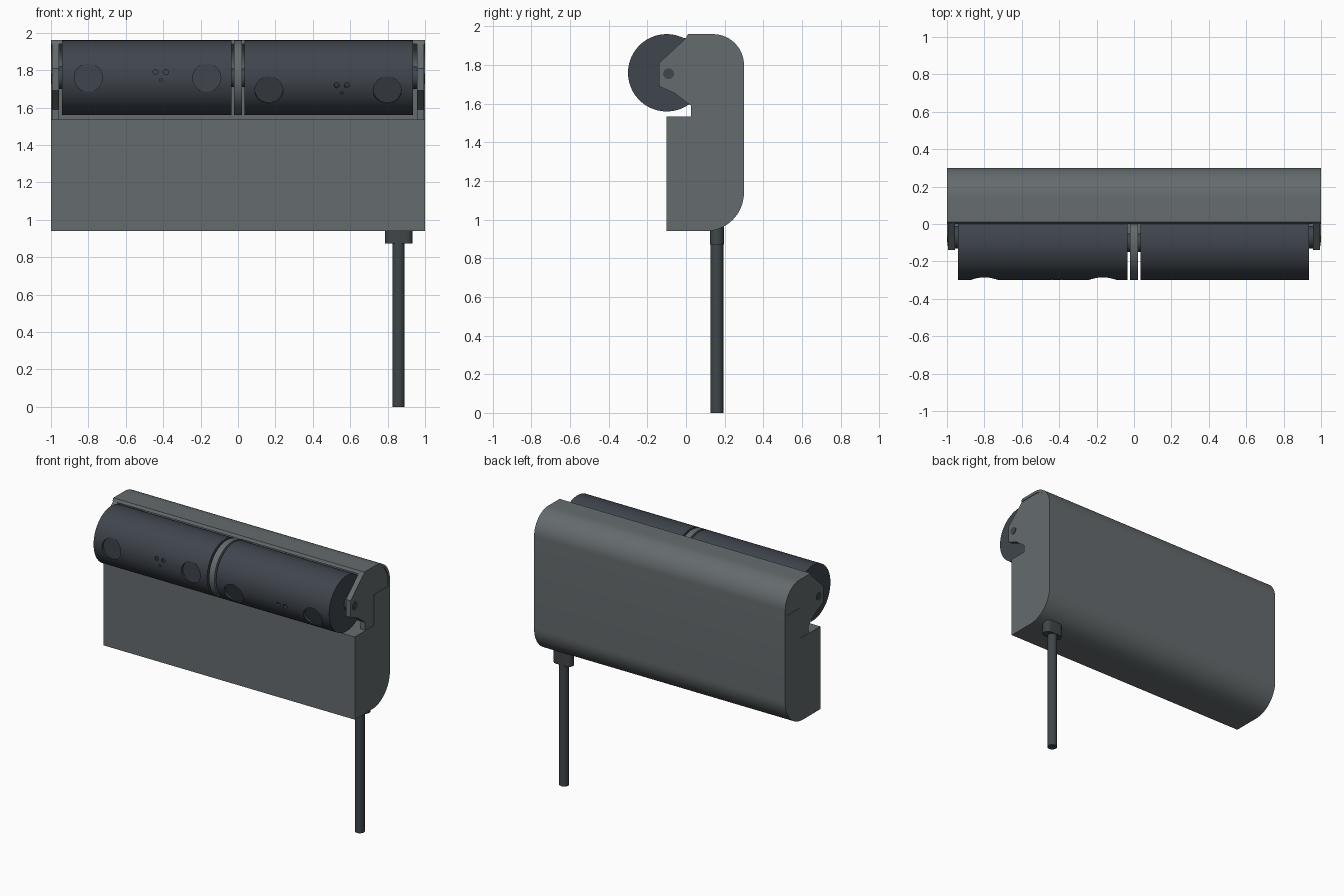
import bpy, bmesh, math
from mathutils import Matrix, Vector

if "Cube" in bpy.data.objects:
    bpy.data.objects.remove(bpy.data.objects["Cube"])


def material(name, rgb):
    m = bpy.data.materials.new(name)
    m.use_nodes = True
    m.diffuse_color = (*rgb, 1)
    m.node_tree.nodes["Principled BSDF"].inputs["Base Color"].default_value = (*rgb, 1)
    return m


GRAY = material("housing gray", (0.13, 0.148, 0.155))
DARK = material("barrel charcoal", (0.05, 0.06, 0.075))
CABLE = material("cable charcoal", (0.05, 0.06, 0.066))


def finish(name, bm, mat):
    bmesh.ops.recalc_face_normals(bm, faces=bm.faces)
    mesh = bpy.data.meshes.new(name)
    bm.to_mesh(mesh)
    bm.free()
    ob = bpy.data.objects.new(name, mesh)
    bpy.context.collection.objects.link(ob)
    mesh.materials.append(mat)
    smooth(ob)
    return ob


def smooth(ob):
    bpy.ops.object.select_all(action='DESELECT')
    ob.select_set(True)
    bpy.context.view_layer.objects.active = ob
    bpy.ops.object.shade_smooth_by_angle(angle=math.radians(30))


def extrude_x(name, profile, x0, x1, mat):
    """Solid from a (y, z) outline swept along x."""
    bm = bmesh.new()
    face = bm.faces.new([bm.verts.new((x0, y, z)) for y, z in profile])
    new = bmesh.ops.extrude_face_region(bm, geom=[face])["geom"]
    bmesh.ops.translate(bm, vec=(x1 - x0, 0, 0),
                        verts=[v for v in new if isinstance(v, bmesh.types.BMVert)])
    return finish(name, bm, mat)


def rod(name, start, end, radius, mat, sides=32):
    """Cylinder between two points."""
    a, b = Vector(start), Vector(end)
    turn = (b - a).to_track_quat('Z', 'Y').to_matrix().to_4x4()
    bm = bmesh.new()
    bmesh.ops.create_cone(bm, cap_ends=True, segments=sides, radius1=radius, radius2=radius,
                          depth=(b - a).length, matrix=Matrix.Translation((a + b) / 2) @ turn)
    return finish(name, bm, mat)


def arc(cy, cz, r, start, stop, steps=14):
    angles = [math.radians(start + (stop - start) * i / steps) for i in range(steps + 1)]
    return [(cy + r * math.cos(t), cz + r * math.sin(t)) for t in angles]


# Housing: lower block, rounded back and thin hood
hood_inner = [(0.12, 1.535), (0.12, 1.755), (0.28, 1.755)] + arc(0.14, 1.80, 0.14, 0, 90)
housing = ([(-0.1, 0.94)] + arc(0.1, 1.14, 0.2, -90, 0) + arc(0.14, 1.80, 0.16, 0, 90)
           + [(0.01, 1.96), (0.0, 1.94)] + hood_inner[::-1] + [(-0.1, 1.535)])
extrude_x("housing", housing, -1, 1, GRAY)

# End brackets that fill the hood and carry the barrels
AXIS = Vector((0, -0.1, 1.76))
bracket = hood_inner + [(0.0, 1.94), (-0.14, 1.81), (-0.14, 1.69),
                        (-0.06, 1.655), (0.025, 1.59), (0.025, 1.535)]
for side, label in ((-1, "right"), (1, "left")):
    extrude_x(label + "_end_bracket", bracket, side * 0.958, side * 0.995, GRAY)
    rod(label + "_pivot_pin", (side * 0.93, -0.09, 1.755), (side * 0.998, -0.09, 1.755), 0.028, DARK)
    rod(label + "_pivot_washer", (side * 0.93, -0.07, 1.76), (side * 0.965, -0.07, 1.76), 0.06, DARK)

# Centre divider with its tab under the hood
rod("centre_divider", (-0.022, *AXIS.yz), (0.022, *AXIS.yz), 0.2, GRAY, 96)
extrude_x("centre_tab", [(-0.03, 1.8), (0.13, 1.6), (0.13, 1.94), (-0.02, 1.94)], -0.022, 0.022, GRAY)
rod("centre_axle", (-0.05, *AXIS.yz), (0.05, *AXIS.yz), 0.05, DARK)


def camera_barrel(label, x0, x1, lenses, dots, tilt):
    """Barrel with flat lens seats and small holes, tilted about its axis."""
    barrel = rod(label + "_barrel", (x0, *AXIS.yz), (x1, *AXIS.yz), 0.2, DARK, 128)
    turn = Matrix.Rotation(tilt, 3, 'X')

    def cut(name, x, up, depth, radius):
        inner, outer = (AXIS + turn @ Vector((x, -d, up)) for d in (depth, 0.26))
        cutter = rod(name, inner, outer, radius, DARK, 48)
        cutter.hide_render = True
        cutter.hide_set(True)
        mod = barrel.modifiers.new(name, 'BOOLEAN')
        mod.operation = 'DIFFERENCE'
        mod.solver = 'EXACT'
        mod.object = cutter
        return cutter

    cutters = [cut("lens_cutter", x, 0, 0.18, 0.075) for x in lenses]
    cutters += [cut("hole_cutter", x, up, 0.185, r) for x, up, r in dots]
    # Bake the cuts and drop the cutters
    bpy.context.view_layer.update()
    graph = bpy.context.evaluated_depsgraph_get()
    mesh = bpy.data.meshes.new_from_object(barrel.evaluated_get(graph))
    barrel.modifiers.clear()
    barrel.data = mesh
    for c in cutters:
        bpy.data.objects.remove(c)
    smooth(barrel)


def dot_group(x):
    return [(x - 0.027, 0.03, 0.014), (x + 0.027, 0.03, 0.014), (x, -0.013, 0.008)]


camera_barrel("right", -0.94, -0.036, (-0.8, -0.167), dot_group(-0.413), 0)
camera_barrel("left", 0.036, 0.936, (0.165, 0.798), dot_group(0.555), math.radians(20.5))

# Cable and its rounded gland
bm = bmesh.new()
outline = arc(0.898, 0.16, 0.036, -90, 90) + arc(0.822, 0.16, 0.036, 90, 270)
face = bm.faces.new([bm.verts.new((x, y, 0.872)) for x, y in outline])
new = bmesh.ops.extrude_face_region(bm, geom=[face])["geom"]
bmesh.ops.translate(bm, vec=(0, 0, 0.12), verts=[v for v in new if isinstance(v, bmesh.types.BMVert)])
finish("cable_gland", bm, CABLE)
rod("cable", (0.858, 0.16, 0), (0.858, 0.16, 0.9), 0.033, CABLE)
